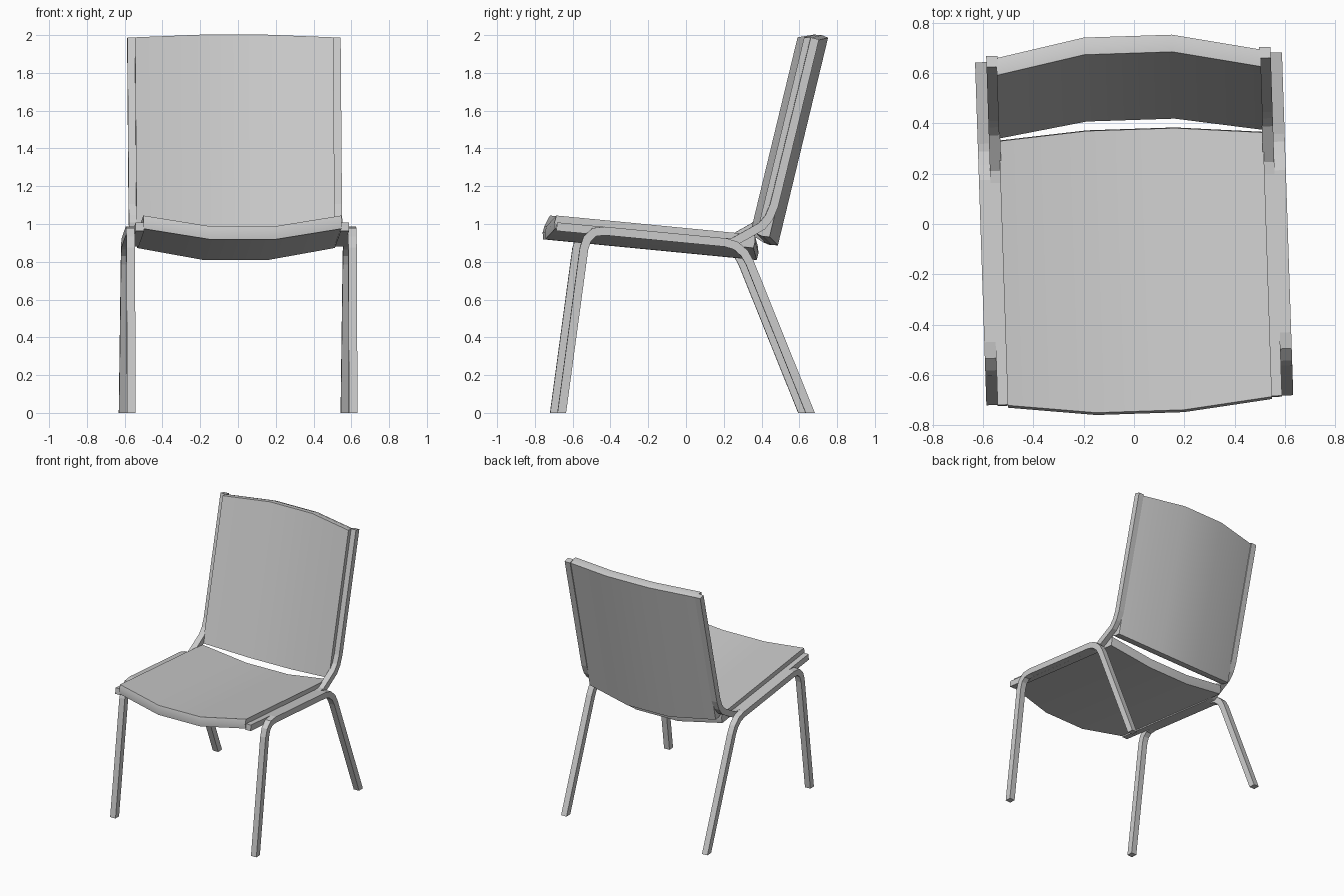
import bpy, bmesh, math
from mathutils import Vector, Matrix

if "Cube" in bpy.data.objects:
    bpy.data.objects.remove(bpy.data.objects["Cube"])

TURN = Matrix.Rotation(0.033, 4, 'Z')   # whole chair is turned slightly


def finish(name, bm, smooth=None):
    bmesh.ops.recalc_face_normals(bm, faces=bm.faces)
    bm.transform(TURN)
    me = bpy.data.meshes.new(name)
    bm.to_mesh(me)
    bm.free()
    ob = bpy.data.objects.new(name, me)
    bpy.context.collection.objects.link(ob)
    if smooth:
        bpy.ops.object.select_all(action='DESELECT')
        ob.select_set(True)
        bpy.context.view_layer.objects.active = ob
        bpy.ops.object.shade_smooth_by_angle(angle=math.radians(smooth))


def loft(bm, rings):
    rows = [[bm.verts.new(p) for p in r] for r in rings]
    n = len(rows[0])
    for a, b in zip(rows, rows[1:]):
        for i in range(n):
            j = (i + 1) % n
            bm.faces.new((a[i], a[j], b[j], b[i]))
    bm.faces.new(rows[0])
    bm.faces.new(rows[-1])


def square_bar(name, path, x, w=0.045):
    """Mitred square bar along a side-view (y, z) path, ends on the floor cut flat."""
    pts = [Vector(p) for p in path]
    rings = []
    for i, p in enumerate(pts):
        d0 = (p - pts[max(i - 1, 0)]).normalized()
        d1 = (pts[min(i + 1, len(pts) - 1)] - p).normalized()
        t = (d0 + d1).normalized()
        ref = d1 if d1.length else d0
        off = Vector((-t.y, t.x)) * (w / 2) / max(t.dot(ref), 0.5)
        if p.y == 0:
            off = Vector((math.copysign(w / 2 / abs(t.y), off.x), 0))
        a, b = p + off, p - off
        rings.append([(x - w / 2, a.x, a.y), (x + w / 2, a.x, a.y),
                      (x + w / 2, b.x, b.y), (x - w / 2, b.x, b.y)])
    bm = bmesh.new()
    loft(bm, rings)
    finish(name, bm)


def panel(name, start, along, length, out, sag, convex, thick=0.07, ridge=0.006):
    """Curved pad: four columns across, bulging along 'out', with ridged end edges."""
    s, n = Vector(along).normalized(), Vector(out).normalized()
    rings = []
    for x, k in ((-0.525, 0), (-0.175, 1), (0.175, 1), (0.525, 0)):
        v0, v1, h = -convex * k, length + convex * k, thick / 2
        prof = [(v0, h), (v0 - ridge, 0), (v0, -h), (v1, -h), (v1 + ridge, 0), (v1, h)]
        ring = []
        for v, t in prof:
            p = Vector(start) + s * v + n * (t + sag * k)
            ring.append((x, p.x, p.y))
        rings.append(ring)
    bm = bmesh.new()
    loft(bm, rings)
    finish(name, bm, 40)


# Seat and backrest pads
panel("seat", (-0.707, 1.01), (1, -0.097), 1.055, (-0.097, -1), 0.06, 0.035)
panel("backrest", (0.391, 0.94), (0.235, 0.972), 1.07, (0.972, -0.235), 0.065, 0.03)

# Side frames: inner rail (seat to back) and outer rail (front leg to back leg)
RAIL = [(-0.703, 0.986), (0.18, 0.903), (0.235, 0.905), (0.385, 0.99),
        (0.422, 1.035), (0.449, 1.10), (0.664, 1.982)]
LEGS = [(-0.678, 0), (-0.56, 0.87), (-0.543, 0.922), (-0.505, 0.957), (-0.45, 0.963),
        (0.19, 0.902), (0.245, 0.885), (0.29, 0.845), (0.318, 0.795), (0.638, 0)]
for side, sx in (("left", -1), ("right", 1)):
    square_bar(side + "_seat_back_rail", RAIL, sx * 0.5425)
    square_bar(side + "_leg_frame", LEGS, sx * 0.5875)
